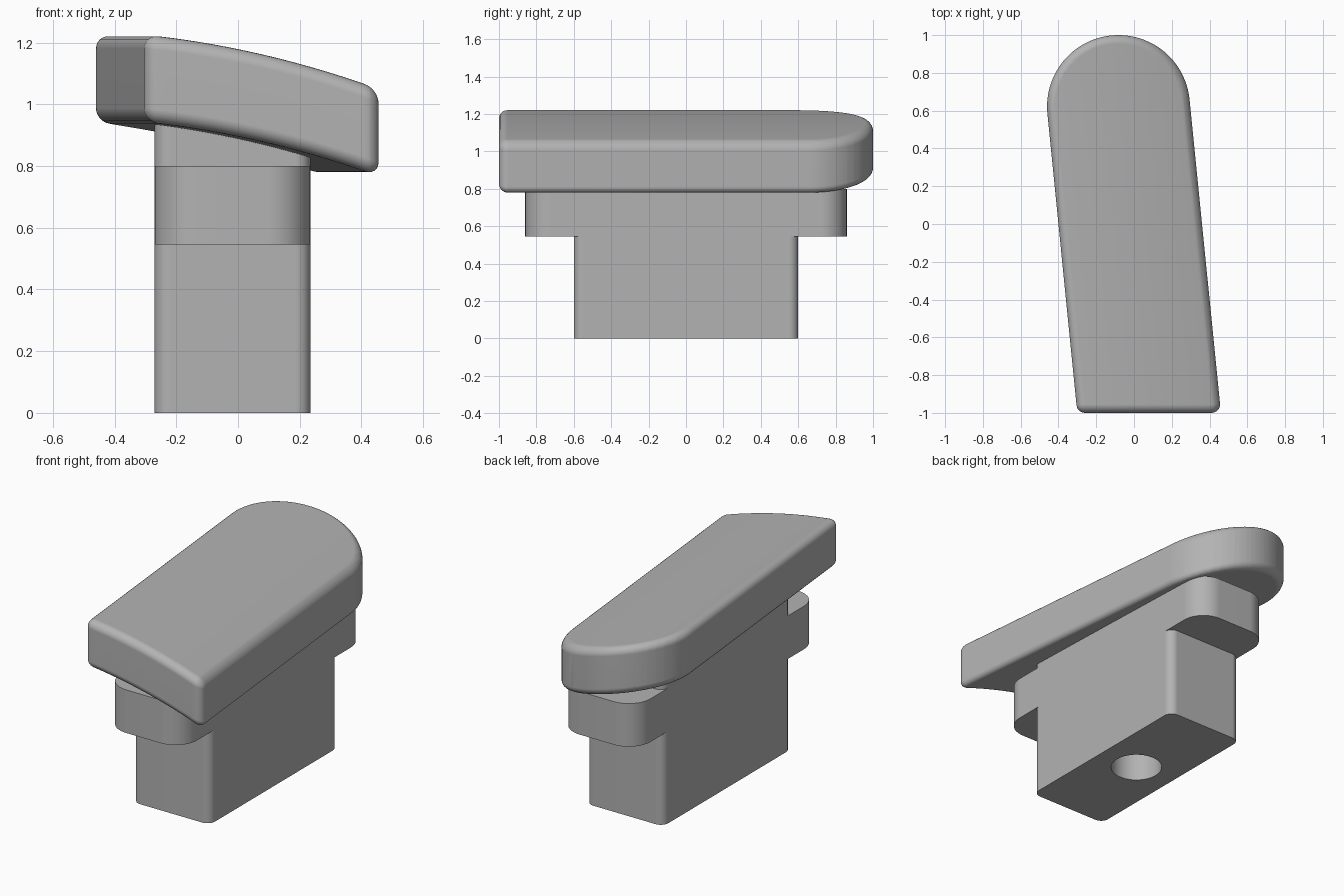
import bpy
import bmesh
from math import sin, cos, pi, atan, radians

cube = bpy.data.objects.get("Cube")
if cube:
    bpy.data.objects.remove(cube, do_unlink=True)

grey = bpy.data.materials.new("plain grey")
grey.use_nodes = True
COLOUR = (0.45, 0.45, 0.45, 1)
grey.diffuse_color = COLOUR
grey.node_tree.nodes["Principled BSDF"].inputs["Base Color"].default_value = COLOUR

SLANT = -0.1      # sideways drift of the cap per unit of depth
STEM_X = -0.0175  # centre line of the stem


def arc(cx, cy, r, start, end, n):
    return [(cx + r * cos(start + (end - start) * i / n),
             cy + r * sin(start + (end - start) * i / n)) for i in range(n + 1)]


def rounded_rect(cx, w, d, r, n=10):
    pts = []
    for k, (sx, sy) in enumerate([(1, 1), (-1, 1), (-1, -1), (1, -1)]):
        pts += arc(cx + sx * (w / 2 - r), sy * (d / 2 - r), r, k * pi / 2, (k + 1) * pi / 2, n)
    return pts


def prism(outline, z0, z1):
    bm = bmesh.new()
    base = bm.faces.new([bm.verts.new((x, y, z0)) for x, y in outline])
    top = bmesh.ops.extrude_face_region(bm, geom=[base], use_keep_orig=True)["geom"]
    for v in top:
        if isinstance(v, bmesh.types.BMVert):
            v.co.z = z1
    bmesh.ops.recalc_face_normals(bm, faces=bm.faces)
    return bm


def add_object(name, bm):
    mesh = bpy.data.meshes.new(name)
    bm.to_mesh(mesh)
    bm.free()
    mesh.materials.append(grey)
    obj = bpy.data.objects.new(name, mesh)
    bpy.context.collection.objects.link(obj)
    return obj


def activate(obj):
    bpy.ops.object.select_all(action="DESELECT")
    obj.select_set(True)
    bpy.context.view_layer.objects.active = obj


def boolean(obj, other, operation):
    activate(obj)
    mod = obj.modifiers.new(operation, "BOOLEAN")
    mod.operation, mod.object, mod.solver = operation, other, "EXACT"
    bpy.ops.object.modifier_apply(modifier=mod.name)
    bpy.data.objects.remove(other, do_unlink=True)


def finish(obj):
    activate(obj)
    bpy.ops.object.shade_smooth_by_angle(angle=radians(35))
    mod = obj.modifiers.new("even shading", "WEIGHTED_NORMAL")
    mod.keep_sharp = True


# Stem with a wider shoulder and a round socket in its underside
stem = add_object("stem", prism(rounded_rect(STEM_X, 0.505, 1.2, 0.05), 0, 1.0))
shoulder = add_object("shoulder", prism(rounded_rect(STEM_X, 0.505, 1.72, 0.14), 0.545, 0.8))
boolean(stem, shoulder, "UNION")
socket = add_object("socket", prism(arc(STEM_X, 0, 0.142, 0, 2 * pi * 47 / 48, 47), -0.1, 0.5))
boolean(stem, socket, "DIFFERENCE")
bm = bmesh.new()
bm.from_mesh(stem.data)
bmesh.ops.dissolve_limit(bm, angle_limit=radians(1), verts=bm.verts, edges=bm.edges)
bm.to_mesh(stem.data)
bm.free()
finish(stem)


# Cap: slanted outline with a round back and small front corners
def axis_x(y):
    return 0.08 + SLANT * (y + 1)


HALF, THICK, CORNER = 0.38, 0.283, 0.045
tilt = atan(-SLANT)
outline = arc(axis_x(0.622), 0.622, HALF * cos(tilt), tilt, tilt + pi, 48)
front_y = -1 + CORNER
outline += arc(axis_x(front_y) - HALF + CORNER, front_y, CORNER, pi + tilt, 1.5 * pi, 6)
outline += arc(axis_x(front_y) + HALF - CORNER, front_y, CORNER, 1.5 * pi, 2 * pi + tilt, 6)
bm = prism(outline, -THICK, 0)

# Round the rims, then slice lengthwise so that the cap can be curved
rims = [e for e in bm.edges if abs(e.verts[0].co.z - e.verts[1].co.z) < 0.001]
bmesh.ops.bevel(bm, geom=rims, offset=CORNER, segments=6, profile=0.5, affect="EDGES")
for v in bm.verts:
    v.co.x -= axis_x(v.co.y)
SLICES = 24
for i in range(1, SLICES):
    u = HALF * (2 * i / SLICES - 1)
    bmesh.ops.bisect_plane(bm, geom=bm.verts[:] + bm.edges[:] + bm.faces[:],
                           plane_co=(u, 0, 0), plane_no=(1, 0, 0))
for v in bm.verts:
    u = v.co.x
    v.co.z += 1.162 - 0.231 * u - 0.17 * u * u
    v.co.x += axis_x(v.co.y)
finish(add_object("cap", bm))
